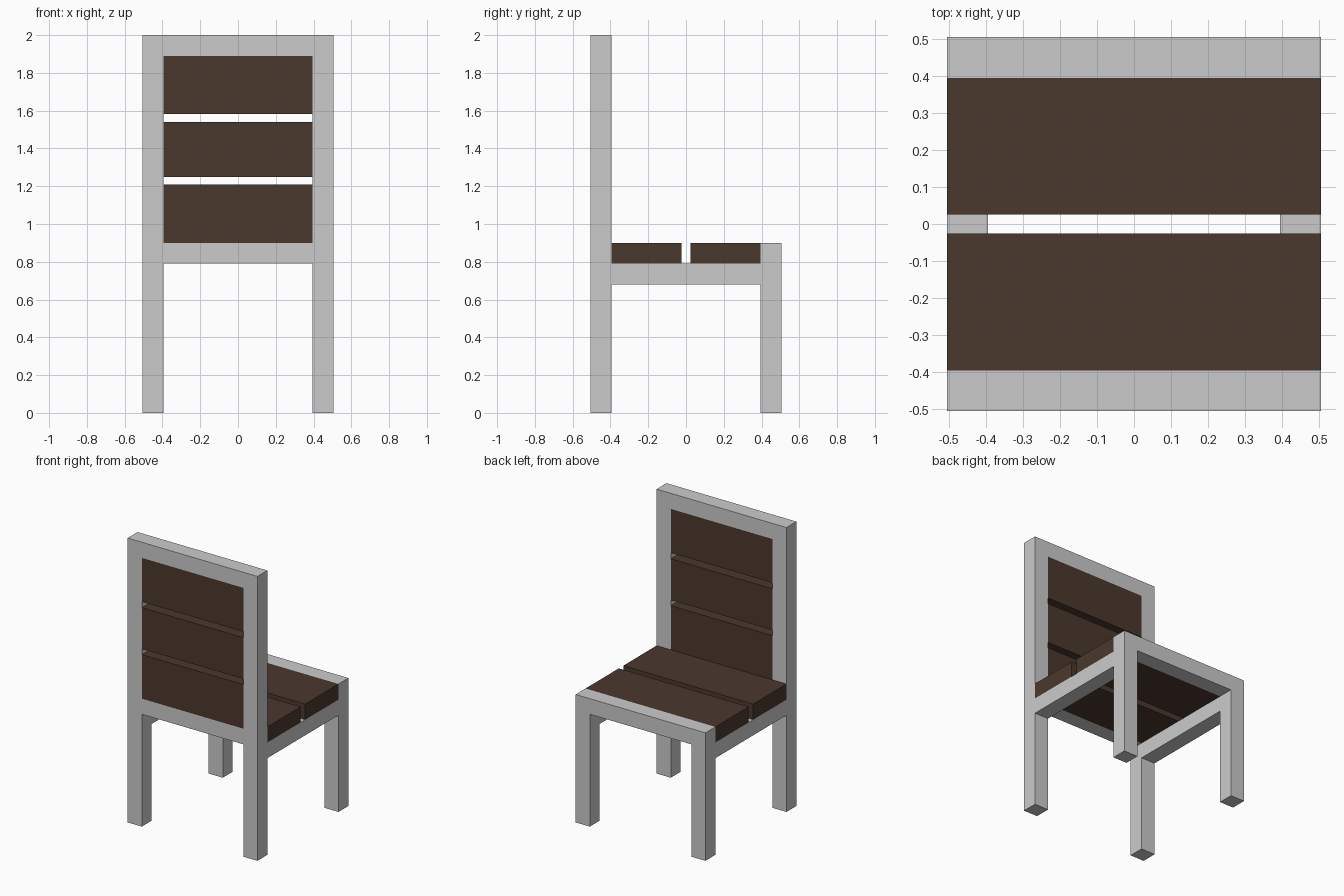
import bpy
import bmesh

if "Cube" in bpy.data.objects:
    bpy.data.objects.remove(bpy.data.objects["Cube"])

O, I = 0.505, 0.395        # outer and inner faces of the square frame bars
SEAT, RAIL = 0.90, 0.79    # top and underside of the seat planks

wood = bpy.data.materials.new("dark_wood")
wood.diffuse_color = (0.07, 0.04, 0.027, 1)
wood.use_nodes = True
wood.node_tree.nodes["Principled BSDF"].inputs["Base Color"].default_value = wood.diffuse_color


def box(name, x, y, z, mat=None):
    """Box spanning the given (min, max) ranges."""
    bm = bmesh.new()
    bmesh.ops.create_cube(bm, size=1)
    for v in bm.verts:
        v.co = [r[0] if c < 0 else r[1] for c, r in zip(v.co, (x, y, z))]
    mesh = bpy.data.meshes.new(name)
    bm.to_mesh(mesh)
    bm.free()
    if mat:
        mesh.materials.append(mat)
    obj = bpy.data.objects.new(name, mesh)
    bpy.context.collection.objects.link(obj)
    return obj


back, front = (-O, -I), (I, O)   # y ranges: the backrest stands at -y

# Legs and side rails
for side, x in (("left", (-O, -I)), ("right", (I, O))):
    box(f"back_post_{side}", x, back, (0, 2))
    box(f"seat_leg_{side}", x, front, (0, SEAT))
    box(f"side_rail_{side}", x, (-I, I), (0.68, RAIL))

# Cross rails
box("backrest_top_rail", (-I, I), back, (1.89, 2))
box("backrest_lower_rail", (-I, I), back, (RAIL, SEAT))
box("seat_edge_rail", (-I, I), front, (RAIL, SEAT))

# Seat planks
for i, y in enumerate([(-I, -0.025), (0.025, I)], 1):
    box(f"seat_plank_{i}", (-O, O), y, (RAIL, SEAT), wood)

# Backrest slats
for i, z in enumerate([(SEAT, 1.21), (1.25, 1.54), (1.582, 1.89)], 1):
    box(f"backrest_slat_{i}", (-I, I), back, z, wood)
